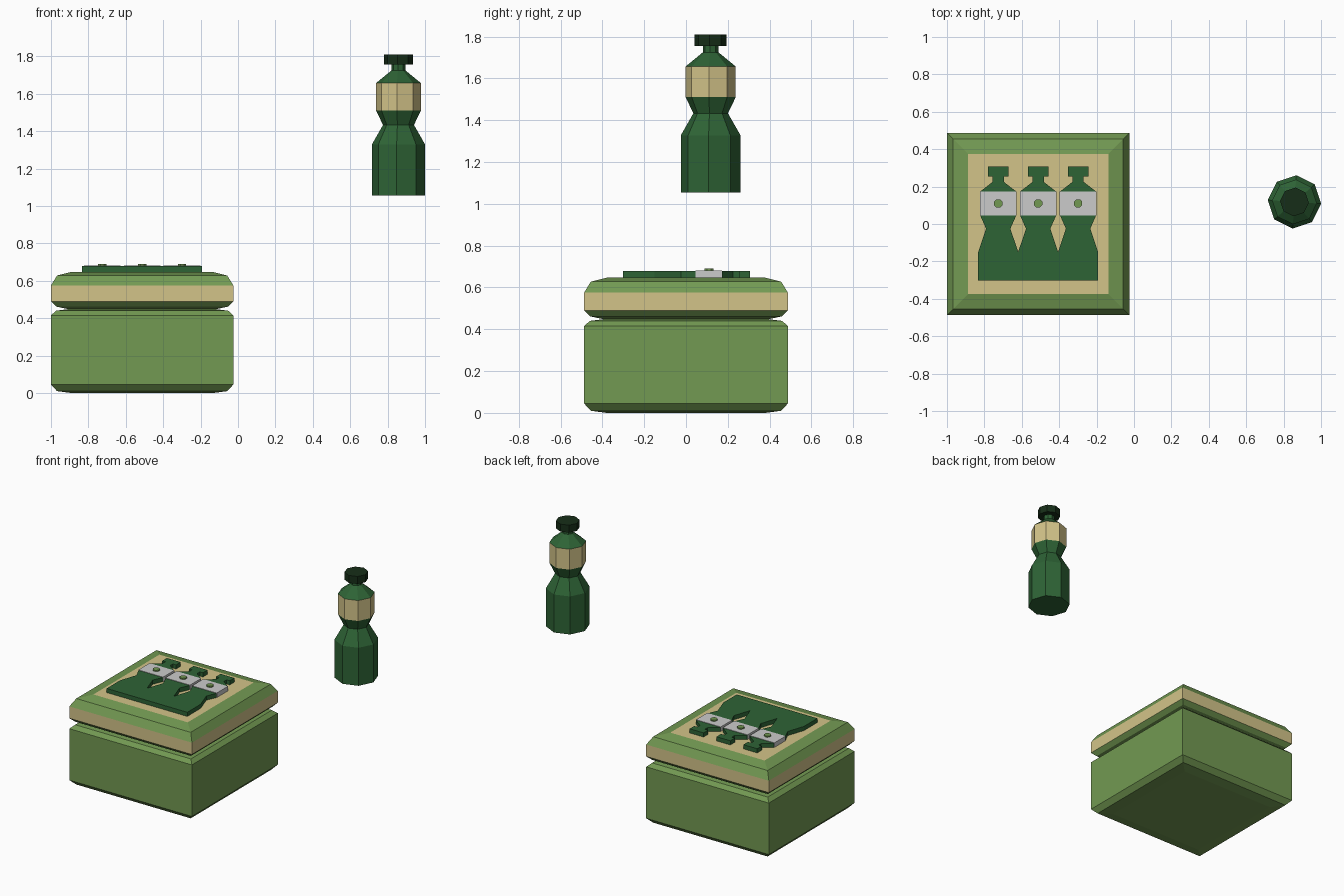
import bpy, bmesh, math

if "Cube" in bpy.data.objects:
    bpy.data.objects.remove(bpy.data.objects["Cube"])


def material(name, rgb):
    m = bpy.data.materials.new(name)
    m.diffuse_color = (*rgb, 1)
    m.use_nodes = True
    m.node_tree.nodes["Principled BSDF"].inputs["Base Color"].default_value = m.diffuse_color
    return m


LIGHT = material("light_green", (0.17, 0.32, 0.085))
DARK = material("dark_green", (0.027, 0.125, 0.036))
TAN = material("tan", (0.65, 0.55, 0.25))
CAP = material("cap_green", (0.008, 0.027, 0.009))


def finish(name, bm, mats):
    bmesh.ops.recalc_face_normals(bm, faces=bm.faces)
    me = bpy.data.meshes.new(name)
    bm.to_mesh(me)
    bm.free()
    for m in mats:
        me.materials.append(m)
    ob = bpy.data.objects.new(name, me)
    bpy.context.collection.objects.link(ob)
    return ob


def lathe(name, cx, cy, profile, sides, turn, mats, bands=(), top=0):
    """Stack polygon rings (radius, z); bands use the second material."""
    bm = bmesh.new()
    rings = []
    for r, z in profile:
        rings.append([bm.verts.new((cx + r * math.cos(turn + math.tau * i / sides),
                                    cy + r * math.sin(turn + math.tau * i / sides), z))
                      for i in range(sides)])
    for k, (a, b) in enumerate(zip(rings, rings[1:])):
        for i in range(sides):
            j = (i + 1) % sides
            f = bm.faces.new((a[i], a[j], b[j], b[i]))
            f.material_index = 1 if k in bands else 0
    bm.faces.new(rings[0][::-1])
    bm.faces.new(rings[-1]).material_index = top
    return finish(name, bm, mats)


def prism(name, cx, half_outline, z0, z1, mats):
    """Mirror a (half width, y) outline about cx and extrude it upward."""
    pts = [(cx + w, y) for w, y in half_outline]
    pts += [(cx - w, y) for w, y in reversed(half_outline)]
    bm = bmesh.new()
    f = bm.faces.new([bm.verts.new((x, y, z0)) for x, y in pts])
    new = bmesh.ops.extrude_face_region(bm, geom=[f])["geom"]
    bmesh.ops.translate(bm, vec=(0, 0, z1 - z0),
                        verts=[v for v in new if isinstance(v, bmesh.types.BMVert)])
    return finish(name, bm, mats)


def square(profile):
    return [(h * math.sqrt(2), z) for h, z in profile]


# Box body and lid with chamfered edges
BX = -0.5125
lathe("box_body", BX, 0, square([(0.38, 0), (0.455, 0.01), (0.4875, 0.045), (0.4875, 0.415),
                                 (0.46, 0.44), (0.38, 0.45)]), 4, math.pi / 4, [LIGHT])
lathe("box_lid", BX, 0, square([(0.38, 0.445), (0.46, 0.462), (0.4875, 0.49), (0.4875, 0.575),
                                (0.455, 0.628), (0.375, 0.648)]), 4, math.pi / 4,
      [LIGHT, TAN], bands=(2,), top=1)

# Three flat bottle emblems on the lid
lower = [(0.107, -0.302), (0.107, -0.15), (0.065, -0.025), (0.096, 0.045)]
upper = [(0.096, 0.174), (0.03, 0.225), (0.03, 0.255), (0.055, 0.255), (0.055, 0.307)]
for i in range(3):
    x = BX + (i - 1) * 0.2135
    prism(f"emblem_bottle_{i}", x, lower + upper, 0.64, 0.678, [DARK])
    prism(f"emblem_label_{i}", x, [(0.098, 0.046), (0.098, 0.173)], 0.64, 0.681, [])
    lathe(f"emblem_dot_{i}", x, 0.11, [(0.024, 0.67), (0.024, 0.69)], 8, math.pi / 8, [LIGHT])

# Floating bottle and its cap
TURN = math.radians(-4)
lathe("bottle", 0.858, 0.118, [(0.143, 1.055), (0.143, 1.328), (0.083, 1.433), (0.12, 1.51),
                               (0.12, 1.657), (0.037, 1.725), (0.037, 1.76)],
      8, TURN, [DARK, TAN], bands=(3,))
lathe("bottle_cap", 0.858, 0.118, [(0.077, 1.756), (0.077, 1.81)], 8, TURN, [CAP])
